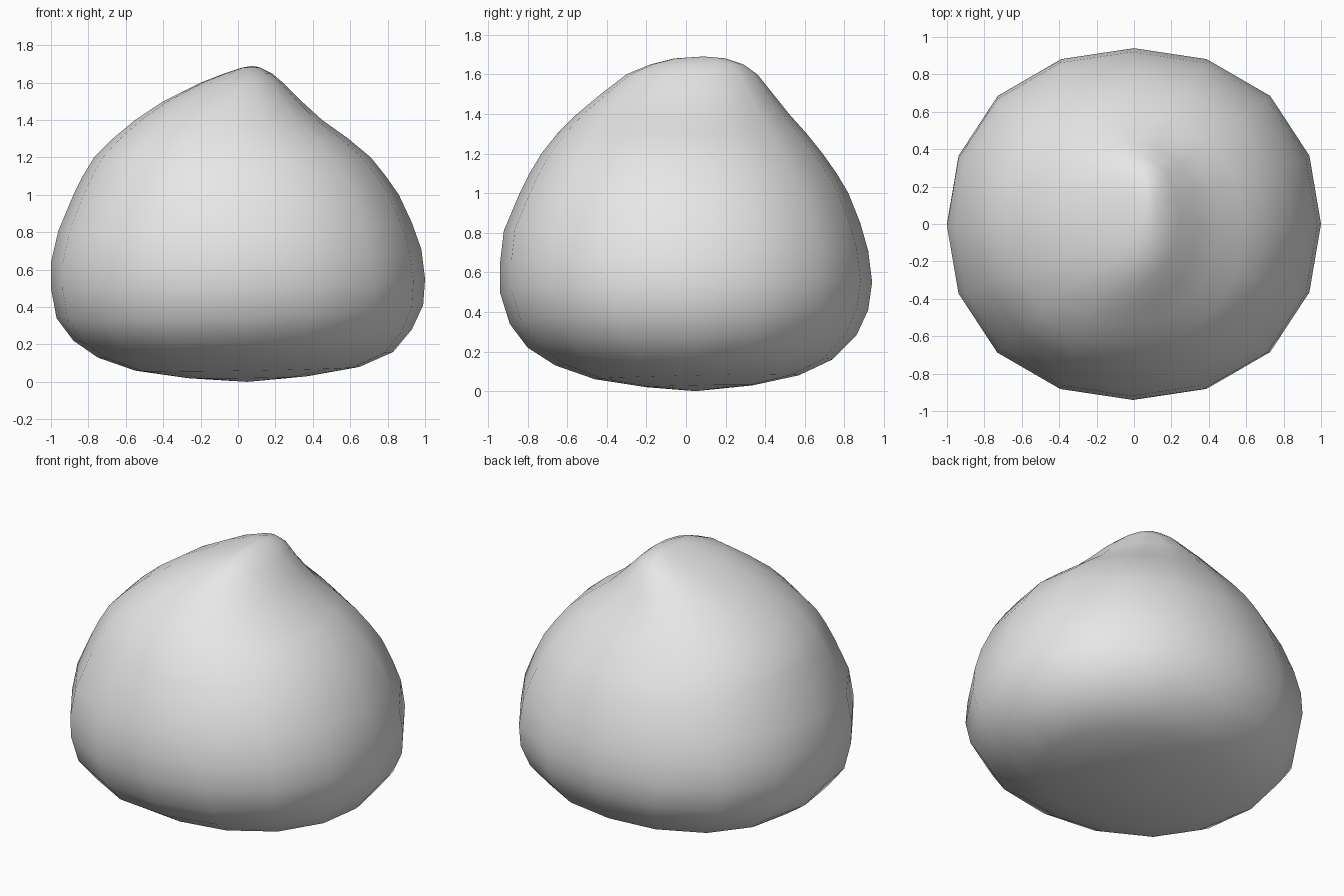
import bpy
import bmesh
from math import cos, sin, pi

# Remove only the default cube
default_cube = bpy.data.objects.get("Cube")
if default_cube:
    bpy.data.objects.remove(default_cube, do_unlink=True)

SIDES = 16
BOTTOM_POLE = (0.05, 0.05, 0)
TOP_POLE = (0.08, 0.09, 1.69)

# Cross-sections, bottom to top:
# low z (right/front), high z (left/back), min x, max x, min y, max y
SECTIONS = [
    (.02, .03, -.27, .37, -.2, .34),
    (.06, .08, -.55, .65, -.46, .57),
    (.13, .16, -.75, .83, -.66, .74),
    (.22, .28, -.88, .93, -.8, .86),
    (.34, .41, -.97, .99, -.89, .92),
    (.5, .55, -1, 1, -.94, .94),
    (.64, .71, -1, .98, -.94, .92),
    (.81, .85, -.96, .93, -.92, .88),
    (1, 1, -.88, .86, -.84, .82),
    (1.1, 1.1, -.83, .79, -.79, .76),
    (1.2, 1.2, -.77, .71, -.73, .69),
    (1.3, 1.3, -.67, .59, -.65, .61),
    (1.4, 1.4, -.55, .45, -.55, .52),
    (1.5, 1.5, -.4, .34, -.43, .44),
    (1.6, 1.6, -.2, .24, -.3, .36),
    (1.65, 1.65, -.07, .18, -.18, .29),
    (1.68, 1.68, .02, .12, -.06, .2),
]


def make_material(name, color):
    material = bpy.data.materials.new(name)
    material.use_nodes = True
    material.diffuse_color = color
    shader = next(n for n in material.node_tree.nodes if n.type == 'BSDF_PRINCIPLED')
    shader.inputs["Base Color"].default_value = color
    return material


def add_ring(bm, low, high, x_min, x_max, y_min, y_max):
    """One slightly squared, tilted elliptical ring of vertices."""
    ring = []
    for step in range(SIDES):
        angle = 2 * pi * step / SIDES
        fullness = 1 + 0.03 * sin(2 * angle) ** 2
        c, s = cos(angle) * fullness, sin(angle) * fullness
        x = (x_min + x_max + (x_max - x_min) * c) / 2
        y = (y_min + y_max + (y_max - y_min) * s) / 2
        z = (low + high + (high - low) * (c + s)) / 2
        ring.append(bm.verts.new((x, y, z)))
    return ring


def cap_ring(bm, ring, pole):
    """Close a ring with a fan of triangles."""
    tip = bm.verts.new(pole)
    for first, second in zip(ring, ring[1:] + ring[:1]):
        bm.faces.new((first, second, tip))


# Rounded drop body with a leaning tip
bm = bmesh.new()
rings = [add_ring(bm, *section) for section in SECTIONS]
for lower, upper in zip(rings, rings[1:]):
    for i in range(SIDES):
        j = (i + 1) % SIDES
        bm.faces.new((lower[i], lower[j], upper[j], upper[i]))
cap_ring(bm, rings[0], BOTTOM_POLE)
cap_ring(bm, rings[-1], TOP_POLE)
bmesh.ops.recalc_face_normals(bm, faces=bm.faces)
for face in bm.faces:
    face.smooth = True

mesh = bpy.data.meshes.new("drop_body")
bm.to_mesh(mesh)
bm.free()
mesh.materials.append(make_material("light_grey", (0.8, 0.8, 0.8, 1)))
body = bpy.data.objects.new("drop_body", mesh)
bpy.context.collection.objects.link(body)
